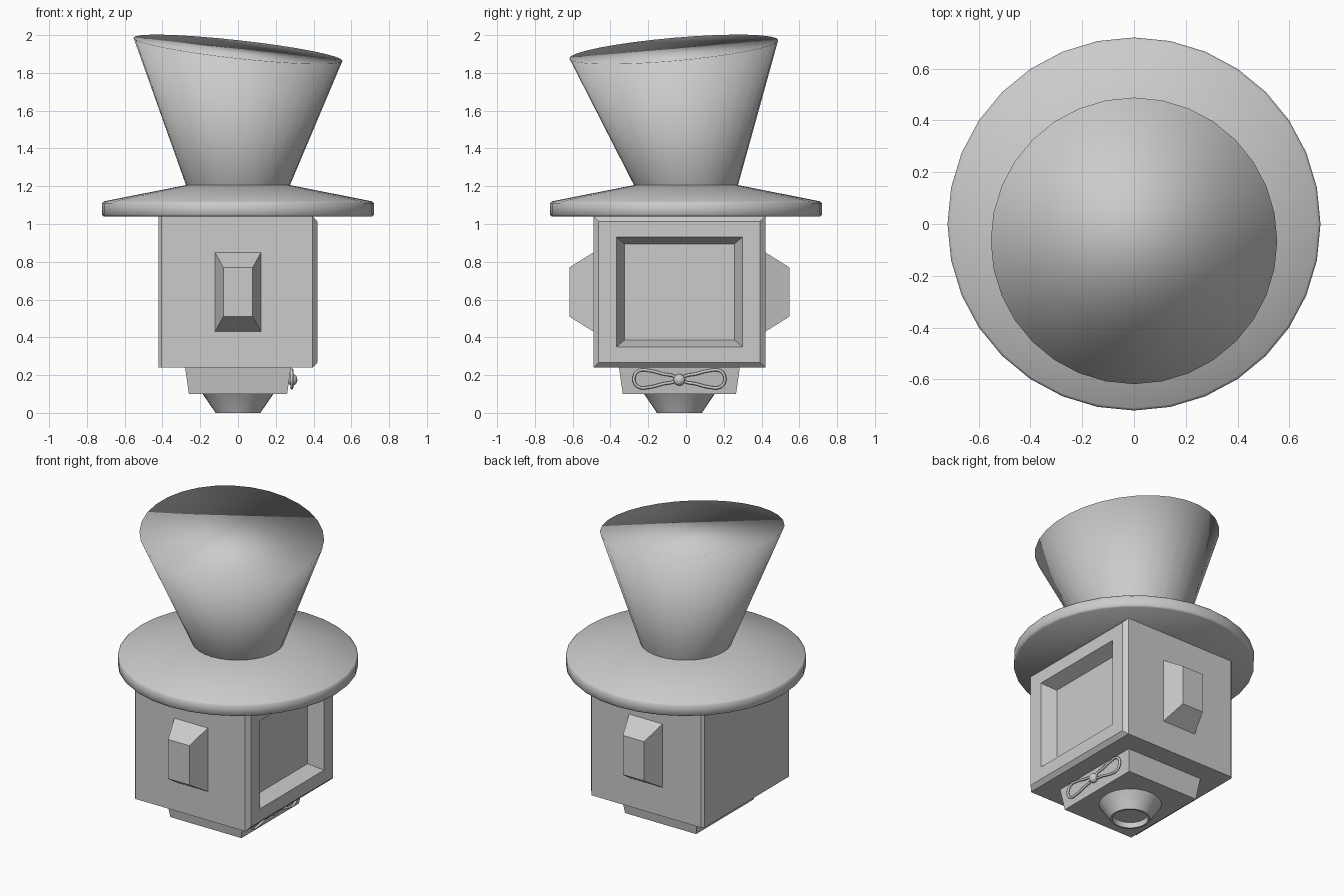
import bpy, bmesh, math

if "Cube" in bpy.data.objects:
    bpy.data.objects.remove(bpy.data.objects["Cube"])

CY = -0.035  # centre line of the body in y


def loft(name, rings, cap_start=True, cap_end=True, smooth=None):
    """Skin a list of equal-length point rings; smooth = sharp-edge angle in degrees."""
    bm = bmesh.new()
    loops = [[bm.verts.new(p) for p in ring] for ring in rings]
    n = len(loops[0])
    for a, b in zip(loops, loops[1:]):
        for i in range(n):
            j = (i + 1) % n
            bm.faces.new((a[i], a[j], b[j], b[i]))
    if cap_start:
        bm.faces.new(loops[0][::-1])
    if cap_end:
        bm.faces.new(loops[-1])
    bmesh.ops.recalc_face_normals(bm, faces=bm.faces)
    me = bpy.data.meshes.new(name)
    bm.to_mesh(me)
    bm.free()
    ob = bpy.data.objects.new(name, me)
    bpy.context.collection.objects.link(ob)
    if smooth is not None:
        bpy.ops.object.select_all(action='DESELECT')
        ob.select_set(True)
        bpy.context.view_layer.objects.active = ob
        bpy.ops.object.shade_smooth_by_angle(angle=math.radians(smooth))
    return ob


def circle(r, z, cy=0.0, tilt=(0, 0), n=32):
    pts = []
    for i in range(n):
        a = 2 * math.pi * i / n
        x, y = r * math.cos(a), r * math.sin(a)
        pts.append((x, cy + y, z + tilt[0] * x + tilt[1] * y))
    return pts


CORNERS = ((-1, -1), (1, -1), (1, 1), (-1, 1))


def rect_x(x, hy, hz, zc=0.64):
    return [(x, CY + a * hy, zc + b * hz) for a, b in CORNERS]


def rect_y(y, hx, hz, zc=0.64):
    return [(a * hx, y, zc + b * hz) for a, b in CORNERS]


def rect_z(z, hx, hy):
    return [(a * hx, CY + b * hy, z) for a, b in CORNERS]


# Head box with bevelled front rim and recessed screen on +x
loft("head_box", [
    rect_x(-0.42, 0.443, 0.40), rect_x(-0.405, 0.455, 0.40),
    rect_x(0.395, 0.455, 0.40), rect_x(0.42, 0.427, 0.374),
    rect_x(0.42, 0.333, 0.29), rect_x(0.33, 0.291, 0.255),
])

# Tapered side blocks
for side, label in ((-1, "right"), (1, "left")):
    loft(f"{label}_ear", [
        rect_y(CY + side * 0.45, 0.122, 0.21),
        rect_y(CY + side * 0.455, 0.122, 0.21),
        rect_y(CY + side * 0.583, 0.078, 0.13),
    ])

# Neck block and hollow round foot
loft("neck_block", [rect_z(0.24, 0.28, 0.32), rect_z(0.10, 0.26, 0.30)])
loft("round_foot", [
    circle(0.187, 0.10, CY), circle(0.122, 0.005, CY), circle(0.12, 0.0, CY),
    circle(0.108, 0.0, CY), circle(0.105, 0.035, CY)], smooth=30)

# Hat brim with a rounded edge
loft("hat_brim", [
    circle(0.71, 1.04), circle(0.72, 1.05), circle(0.72, 1.11),
    circle(0.71, 1.12), circle(0.27, 1.207)], smooth=50)

# Flared hat crown, its top tilted and softly shaded
base = circle(0.275, 1.205)
top = circle(0.553, 1.925, -0.065, (-0.11, 0.087))
loft("hat_crown", [base, top], cap_start=False, smooth=180)

# Bow tie: two wire loops and a knot
cu = bpy.data.curves.new("bow_loops", 'CURVE')
cu.dimensions = '3D'
cu.bevel_depth = 0.008
cu.bevel_resolution = 2
cu.resolution_u = 8
HALF_LOOP = ((0.02, 0.006), (0.09, 0.027), (0.16, 0.044), (0.21, 0.045), (0.236, 0.022))
for side in (-1, 1):
    pts = list(HALF_LOOP) + [(y, -z) for y, z in reversed(HALF_LOOP)]
    sp = cu.splines.new('BEZIER')
    sp.bezier_points.add(len(pts) - 1)
    sp.use_cyclic_u = True
    for bp, (y, z) in zip(sp.bezier_points, pts):
        bp.co = (0.285, CY + side * y, 0.18 + z)
        bp.handle_left_type = bp.handle_right_type = 'AUTO'
bow = bpy.data.objects.new("bow_loops", cu)
bpy.context.collection.objects.link(bow)

bpy.ops.mesh.primitive_uv_sphere_add(segments=16, ring_count=10, radius=0.031,
                                     location=(0.288, CY, 0.175))
knot = bpy.context.object
knot.name = "bow_knot"
knot.scale = (0.85, 1, 1)
bpy.ops.object.shade_smooth()
